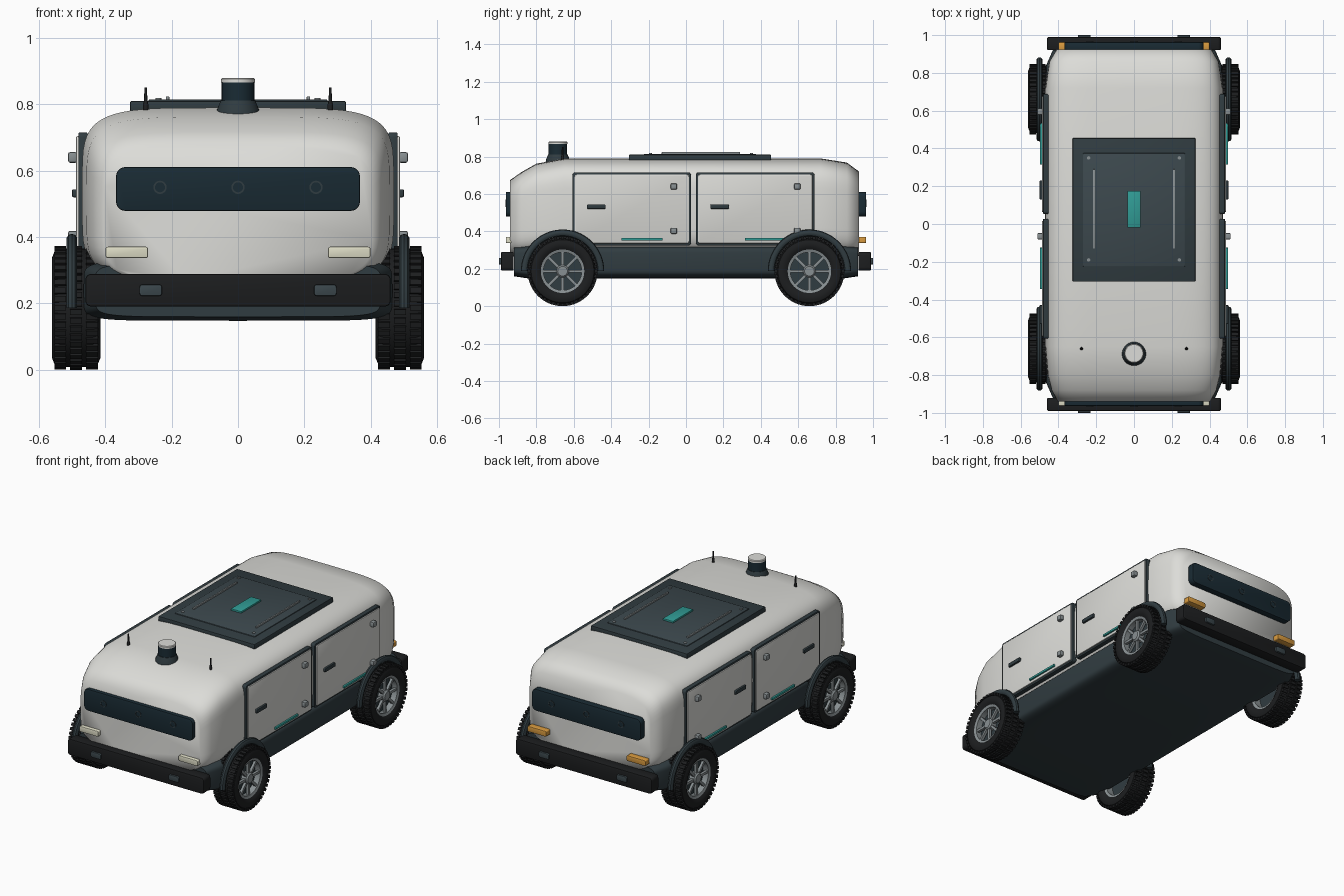
import bpy, bmesh
from math import sin, cos, pi, radians, copysign
from mathutils import Matrix, Vector

if "Cube" in bpy.data.objects:
    bpy.data.objects.remove(bpy.data.objects["Cube"])


def material(name, r, g, b):
    m = bpy.data.materials.new(name)
    m.diffuse_color = (r, g, b, 1)
    m.use_nodes = True
    m.node_tree.nodes["Principled BSDF"].inputs["Base Color"].default_value = m.diffuse_color
    return m


WHITE = material("off_white", 0.72, 0.72, 0.69)
SLATE = material("slate", 0.03, 0.045, 0.052)
BLACK = material("rubber", 0.012, 0.013, 0.014)
GLASS = material("dark_glass", 0.01, 0.024, 0.034)
METAL = material("metal", 0.25, 0.28, 0.29)
TEAL = material("teal", 0.03, 0.33, 0.3)
CREAM = material("cream", 0.75, 0.74, 0.58)
AMBER = material("amber", 0.7, 0.33, 0.05)
PANEL = material("panel", 0.045, 0.065, 0.075)


def finish(name, bm, mat, angle=35):
    bmesh.ops.recalc_face_normals(bm, faces=bm.faces)
    me = bpy.data.meshes.new(name)
    bm.to_mesh(me)
    bm.free()
    me.materials.append(mat)
    ob = bpy.data.objects.new(name, me)
    bpy.context.collection.objects.link(ob)
    bpy.ops.object.select_all(action='DESELECT')
    ob.select_set(True)
    bpy.context.view_layer.objects.active = ob
    bpy.ops.object.shade_smooth_by_angle(angle=radians(angle))
    return ob


def add_box(bm, mid, size, matrix=Matrix()):
    m = matrix @ Matrix.Translation(mid) @ Matrix.Diagonal((*size, 1))
    return bmesh.ops.create_cube(bm, size=1, matrix=m)["verts"]


# Box; corner rounds only the edges along one axis, bevel rounds the rest
def box(name, mid, size, mat, bevel=0.004, corner=0, axis=1):
    bm = bmesh.new()
    add_box(bm, mid, size)
    if corner:
        along = [e for e in bm.edges
                 if abs((e.verts[0].co - e.verts[1].co).normalized()[axis]) > 0.9]
        bmesh.ops.bevel(bm, geom=along, offset=corner, segments=5, profile=0.5, affect='EDGES')
    if bevel:
        sharp = [e for e in bm.edges if e.calc_face_angle(0) > 1]
        bmesh.ops.bevel(bm, geom=sharp, offset=bevel, segments=2, profile=0.5, affect='EDGES')
    return finish(name, bm, mat)


# Revolve (radius, height) points about z; loop closes the profile
def add_lathe(bm, pts, n, matrix=Matrix(), loop=False, a0=0.0, a1=2 * pi):
    full = a1 - a0 > 6.28
    count = n if full else n + 1
    rings = []
    for i in range(count):
        a = a0 + (a1 - a0) * i / n
        rings.append([bm.verts.new(matrix @ Vector((r * cos(a), r * sin(a), h))) for r, h in pts])
    k = len(pts)
    for i in range(n):
        p, q = rings[i], rings[(i + 1) % count]
        for j in range(k if loop else k - 1):
            l = (j + 1) % k
            bm.faces.new((p[j], q[j], q[l], p[l]))
    if not full:
        bm.faces.new(rings[0])
        bm.faces.new(rings[-1])
    elif not loop:
        bm.faces.new([r[0] for r in rings])
        bm.faces.new([r[-1] for r in rings])


def lathe(name, pts, n, mat, matrix=Matrix(), **kw):
    bm = bmesh.new()
    add_lathe(bm, pts, n, matrix, **kw)
    return finish(name, bm, mat)


# Loft of superellipse sections (y, half width, bottom, top)
def loft(name, sections, power, mat, angle, n=64):
    bm = bmesh.new()
    rings = []
    for y, w, lo, hi in sections:
        ring = []
        for i in range(n):
            c, s = cos(2 * pi * i / n), sin(2 * pi * i / n)
            x = w * copysign(abs(c) ** (2 / power), c)
            z = (lo + hi) / 2 + (hi - lo) / 2 * copysign(abs(s) ** (2 / power), s)
            ring.append(bm.verts.new((x, y, z)))
        rings.append(ring)
    for p, q in zip(rings, rings[1:]):
        for i in range(n):
            j = (i + 1) % n
            bm.faces.new((p[i], p[j], q[j], q[i]))
    bm.faces.new(rings[0])
    bm.faces.new(rings[-1])
    return finish(name, bm, mat, angle)


# Main shell and chassis tub
loft("body_shell", [(-0.94, 0.405, 0.27, 0.675), (-0.88, 0.437, 0.26, 0.717),
                    (-0.80, 0.457, 0.26, 0.762), (-0.65, 0.47, 0.26, 0.79),
                    (0, 0.47, 0.26, 0.79), (0.72, 0.47, 0.26, 0.79),
                    (0.86, 0.449, 0.26, 0.768), (0.925, 0.41, 0.27, 0.72)], 5, WHITE, 75)
loft("chassis", [(-0.92, 0.43, 0.16, 0.32), (-0.84, 0.465, 0.148, 0.33),
                 (0.84, 0.465, 0.148, 0.33), (0.92, 0.43, 0.16, 0.32)], 7, SLATE, 50)

# Wheels and fender arches
TO_X = Matrix.Rotation(pi / 2, 4, 'Y')
half = [(0.114, 0.058), (0.13, 0.07), (0.152, 0.0725), (0.168, 0.066), (0.178, 0.05)]
tyre_profile = half + [(r, -h) for r, h in reversed(half)]
for y, end in ((-0.66, "front"), (0.66, "rear")):
    for s, side in ((1, "right"), (-1, "left")):
        tag = f"{end}_{side}"
        base = Matrix.Translation((s * 0.4875, y, 0.187)) @ Matrix.Rotation(0 if s > 0 else pi, 4, 'Z') @ TO_X
        bm = bmesh.new()
        add_lathe(bm, tyre_profile, 48, base, loop=True)
        for i in range(44):
            for h, off in ((-0.048, 0), (0, 0.5), (0.048, 0)):
                turn = base @ Matrix.Rotation(2 * pi * (i + off) / 44, 4, 'Z')
                add_box(bm, (0.179, 0, h), (0.015, 0.017, 0.036), turn)
        finish("tyre_" + tag, bm, BLACK)
        lathe("rim_" + tag, [(0.102, -0.055), (0.117, -0.06), (0.117, 0.06), (0.102, 0.055)],
              40, METAL, base, loop=True)
        lathe("wheel_disc_" + tag, [(0.104, -0.01), (0.104, 0.02)], 40, SLATE, base)
        bm = bmesh.new()
        for i in range(8):
            add_box(bm, (0.064, 0, 0.042), (0.085, 0.015, 0.016), base @ Matrix.Rotation(i * pi / 4, 4, 'Z'))
        add_lathe(bm, [(0.034, 0.01), (0.034, 0.052), (0.026, 0.06)], 24, base)
        finish("spokes_" + tag, bm, METAL)
        arch = [(0.205 + 0.018 * cos(i * pi / 5), 0.013 + 0.017 * sin(i * pi / 5)) for i in range(10)]
        lathe("fender_" + tag, arch, 32, SLATE, base, loop=True, a0=pi / 2, a1=1.5 * pi)

# Side doors with gasket, handle, hinges and light strip
for s, side in ((1, "right"), (-1, "left")):
    for y0, end in ((-0.605, "front"), (0.055, "rear")):
        tag = f"{end}_{side}"
        yc = y0 + 0.315
        box("door_gasket_" + tag, (s * 0.467, yc, 0.52), (0.028, 0.634, 0.39), SLATE, 0.003, 0.014, 0)
        box("door_" + tag, (s * 0.472, yc, 0.52), (0.032, 0.612, 0.368), WHITE, 0.004, 0.01, 0)
        box("door_handle_" + tag, (s * 0.49, y0 + 0.125, 0.532), (0.02, 0.1, 0.024), SLATE, 0.004, 0.006, 0)
        box("door_strip_" + tag, (s * 0.49, y0 + 0.37, 0.358), (0.016, 0.22, 0.014), TEAL, 0.003)
        for z, lvl in ((0.64, "upper"), (0.403, "lower")):
            box(f"hinge_{lvl}_{tag}", (s * 0.498, y0 + 0.54, z), (0.028, 0.034, 0.032), METAL, 0.006)

# Bumpers, visors, sensors and lamps at both ends
for s, end, lamp in ((-1, "front", CREAM), (1, "rear", AMBER)):
    box(end + "_bumper", (0, s * 0.955, 0.24), (0.92, 0.068, 0.098), BLACK, 0.005, 0.018, 1)
    box(end + "_visor", (0, s * 0.94, 0.545), (0.735, 0.046, 0.132), GLASS, 0.004, 0.028, 1)
    for x in (-0.235, 0, 0.235):
        m = Matrix.Translation((x, s * 0.962, 0.55)) @ Matrix.Rotation(-s * pi / 2, 4, 'X')
        lathe(end + "_lens_ring", [(0.015, -0.002), (0.015, 0.004), (0.02, 0.004), (0.02, -0.002)],
              24, SLATE, m, loop=True)
        lathe(end + "_lens", [(0.015, -0.002), (0.015, 0.002)], 24, GLASS, m)
    for x in (-1, 1):
        box(end + "_lamp", (x * 0.335, s * 0.94, 0.354), (0.128, 0.045, 0.034), lamp, 0.004, 0.007, 1)
        box(end + "_bumper_sensor", (x * 0.263, s * 0.985, 0.24), (0.068, 0.03, 0.034), PANEL, 0.003, 0.009, 1)

# Roof hatch
box("hatch_frame", (0, 0.075, 0.793), (0.65, 0.76, 0.034), SLATE, 0.004)
box("hatch_panel", (0, 0.075, 0.805), (0.54, 0.6, 0.02), PANEL, 0.004)
box("hatch_strip", (0, 0.078, 0.817), (0.07, 0.195, 0.016), TEAL, 0.003)
for x in (-1, 1):
    box("hatch_rail", (x * 0.212, 0.08, 0.818), (0.01, 0.42, 0.012), METAL, 0.002)
    for y in (-0.19, 0.35):
        lathe("hatch_bolt", [(0.009, 0.81), (0.009, 0.819)], 12, METAL, Matrix.Translation((x * 0.24, y, 0)))

    # Antennas
    lathe("antenna", [(0.008, 0.77), (0.008, 0.80), (0.005, 0.81), (0.004, 0.85)], 12, BLACK,
          Matrix.Translation((x * 0.278, -0.66, 0)))

# Roof scanner turret
spot = Matrix.Translation((0, -0.685, 0))
lathe("scanner_base", [(0.066, 0.765), (0.064, 0.782), (0.052, 0.812)], 40, SLATE, spot)
lathe("scanner_drum", [(0.049, 0.81), (0.049, 0.868)], 40, GLASS, spot)
lathe("scanner_cap", [(0.051, 0.866), (0.051, 0.876), (0.047, 0.88)], 40, WHITE, spot)
